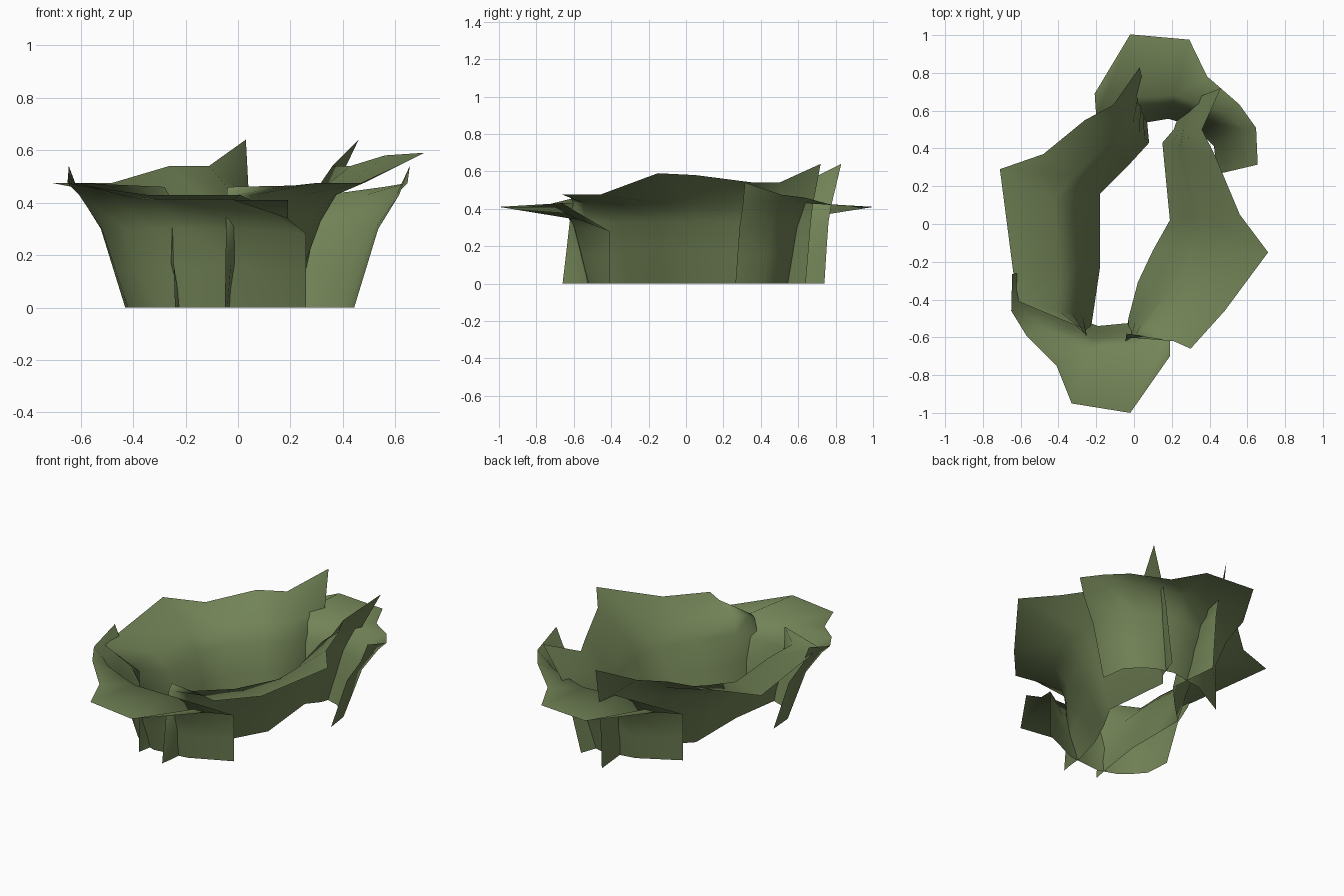
import bpy
from mathutils import Matrix, Vector
import math

if "Cube" in bpy.data.objects:
    bpy.data.objects.remove(bpy.data.objects["Cube"])

green = bpy.data.materials.new("moss_green")
green.diffuse_color = (0.17, 0.23, 0.095, 1)
green.use_nodes = True
green.node_tree.nodes["Principled BSDF"].inputs["Base Color"].default_value = green.diffuse_color


def sheet(name, columns, rows, move=Matrix(), notch=()):
    """Curled leaf sheet: every column runs from the ground (x, y) out to a rim (x, y, z).
    The last value says how early the column leans outward."""
    verts, faces, n = [], [], len(rows) + 1
    for bx, by, tx, ty, tz, lean in columns:
        for h, z in rows:
            h *= lean
            verts.append(Vector((bx + (tx - bx) * h, by + (ty - by) * h, z)))
        verts.append(Vector((tx, ty, tz)))
    for i, p in enumerate(notch):          # cut-in shape of the free end
        verts[i + 1] = Vector(p)
    for c in range(len(columns) - 1):
        for r in range(n - 1):
            a = c * n + r
            faces.append((a, a + 1, a + n + 1, a + n))
    me = bpy.data.meshes.new(name)
    me.from_pydata([move @ v for v in verts], [], faces)
    me.materials.append(green)
    for p in me.polygons:
        p.use_smooth = True
    ob = bpy.data.objects.new(name, me)
    bpy.context.collection.objects.link(ob)


# front sheet, reused turned half round for the back
end_cols = [(.26, -.41, .19, -.70, .41, .9), (.02, -.52, -.02, -1, .41, 1),
            (-.19, -.54, -.33, -.95, .41, 1), (-.30, -.50, -.41, -.75, .42, 1.5),
            (-.36, -.45, -.57, -.59, .46, 2.2), (-.42, -.38, -.65, -.46, .475, 2.7),
            (-.43, -.23, -.645, -.265, .54, 2.7)]
end_rows = [(0, 0), (.08, .15), (.16, .30), (.30, .43)]
notch = [(.26, -.41, .14), (.26, -.41, .28), (.19, -.57, .34)]
turn = Matrix.Translation((.03, .005, 0)) @ Matrix.Rotation(math.radians(184), 4, 'Z')
sheet("front_leaf", end_cols, end_rows, Matrix(), notch)
sheet("back_leaf", end_cols, end_rows, turn, notch)

# long side sheets, their ends poking through the front and back sheets
left_rows = [(0, 0), (.13, .17), (.27, .33), (.46, .42)]
sheet("left_leaf", [(.05, .74, .03, .83, .64, .9), (.08, .43, -.11, .63, .54, 1),
                    (-.03, .31, -.26, .55, .54, 1), (-.18, .16, -.48, .37, .475, 1),
                    (-.18, -.02, -.71, .29, .475, 1), (-.18, -.23, -.64, -.25, .475, 1),
                    (-.22, -.50, -.61, -.41, .475, 1), (-.24, -.61, -.28, -.55, .46, 1)], left_rows)
right_rows = [(0, 0), (.18, .17), (.34, .33), (.50, .43)]
sheet("right_leaf", [(.26, .64, .46, .72, .64, 1), (.21, .50, .36, .50, .54, 1),
                     (.15, .43, .43, .36, .54, 1), (.19, .02, .56, .05, .58, 1),
                     (.10, -.14, .71, -.15, .59, .9), (.02, -.31, .48, -.46, .475, 1),
                     (-.03, -.50, .30, -.66, .475, .6), (-.04, -.60, .21, -.62, .465, .3),
                     (-.05, -.66, -.04, -.58, .46, 1.4)], right_rows)
